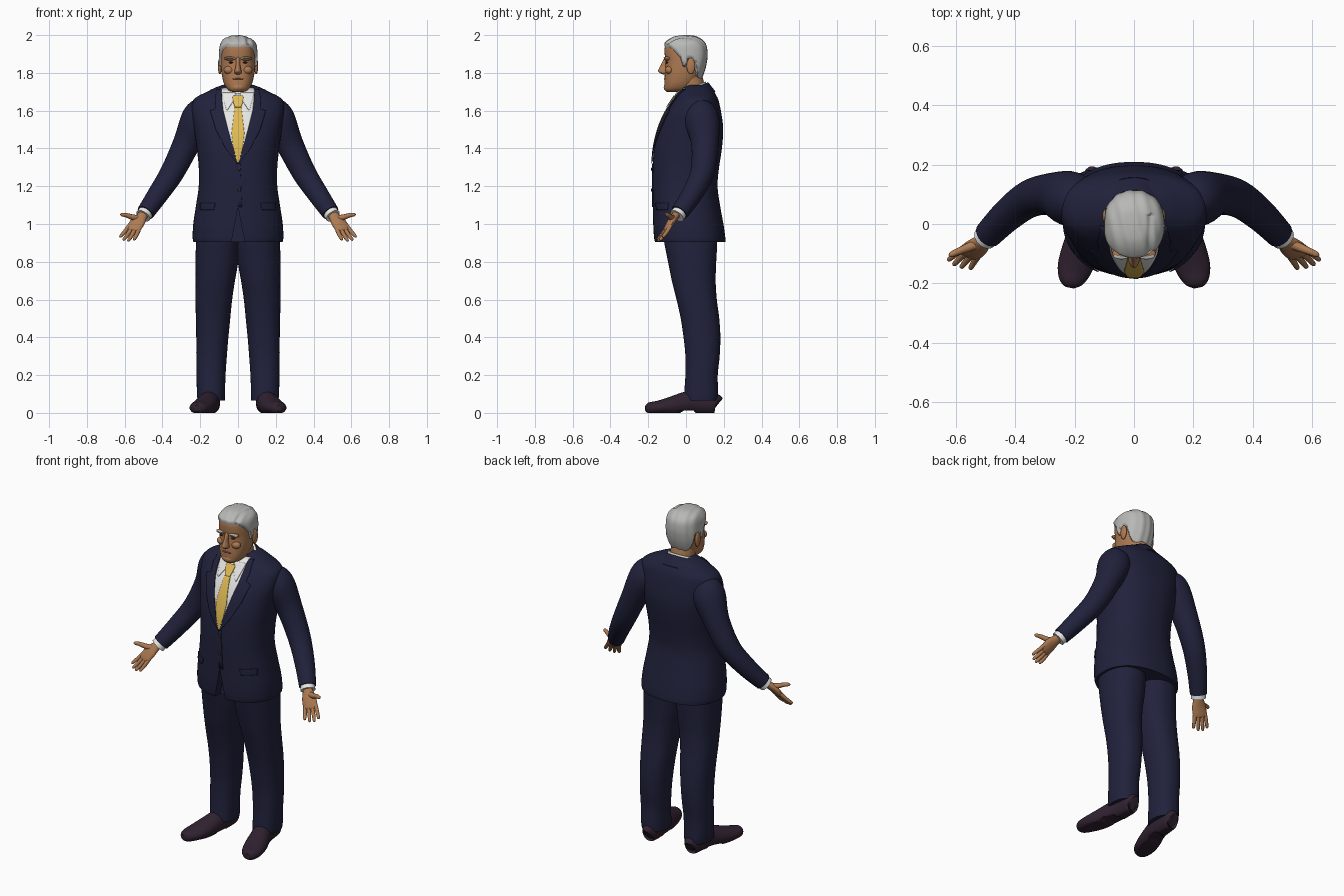
import bpy, bmesh, math
from mathutils import Vector


def mat(name, *c):
    m = bpy.data.materials.new(name)
    m.diffuse_color = (*c, 1)
    return m


NAVY = mat("navy cloth", 0.015, 0.016, 0.045)
SHOE = mat("dark leather", 0.03, 0.016, 0.03)
SKIN = mat("skin", 0.42, 0.195, 0.085)
HAIR = mat("grey hair", 0.48, 0.48, 0.47)
WHITE = mat("white shirt", 0.85, 0.85, 0.83)
GOLD = mat("gold tie", 0.75, 0.5, 0.09)
LIP = mat("lips", 0.27, 0.1, 0.055)
DARK = mat("dark eye", 0.03, 0.02, 0.015)


def spline(rows, n):
    """Catmull-Rom interpolation of number tuples, n steps per span."""
    out = []
    for i in range(len(rows) - 1):
        a, b, c, d = (rows[min(max(i + k, 0), len(rows) - 1)] for k in (-1, 0, 1, 2))
        for s in range(n):
            t = s / n
            out.append([q + 0.5 * t * (r - p + t * (2 * p - 5 * q + 4 * r - u + t * (3 * (q - r) + u - p)))
                        for p, q, r, u in zip(a, b, c, d)])
    return out + [list(rows[-1])]


def add(name, bm, material, mirror=False, thick=0):
    bmesh.ops.recalc_face_normals(bm, faces=bm.faces)
    me = bpy.data.meshes.new(name)
    bm.to_mesh(me)
    bm.free()
    ob = bpy.data.objects.new(name, me)
    bpy.context.collection.objects.link(ob)
    me.materials.append(material)
    if thick:
        ob.modifiers.new("thickness", "SOLIDIFY").thickness = thick
    if mirror:
        ob.modifiers.new("mirror", "MIRROR").use_mirror_merge = False
    return ob


def skin_rings(rings, caps=True):
    bm = bmesh.new()
    vs = [[bm.verts.new(p) for p in r] for r in rings]
    for a, b in zip(vs, vs[1:]):
        for i in range(len(a)):
            j = (i + 1) % len(a)
            bm.faces.new((a[i], a[j], b[j], b[i]))
    if caps:
        bm.faces.new(vs[0])
        bm.faces.new(vs[-1])
    return bm


def power(v, e):
    return math.copysign(abs(v) ** e, v)


def section(row, segs, e):
    """Superellipse ring from (z, centre x, half width, front y, back y)."""
    z, xc, w, f, b = row
    return [Vector((xc + w * power(math.cos(t), 2 / e), (f + b) / 2 + (b - f) / 2 * power(math.sin(t), 2 / e), z))
            for t in (2 * math.pi * i / segs for i in range(segs))]


def loft(name, rows, material, mirror=False, segs=48, e=2.0, n=5):
    return add(name, skin_rings([section(r, segs, e) for r in spline(rows, n)]), material, mirror)


def tube_rings(pts, ref=(0, 0, 1), segs=20, n=5):
    """Rings along a path of (x, y, z, half width, half height); height follows ref."""
    pts = spline(pts, n)
    rings = []
    for i, p in enumerate(pts):
        c = Vector(p[:3])
        d = (Vector(pts[min(i + 1, len(pts) - 1)][:3]) - Vector(pts[max(i - 1, 0)][:3])).normalized()
        side = d.cross(Vector(ref)).normalized()
        up = side.cross(d)
        rings.append([c + side * p[3] * math.cos(t) + up * p[4] * math.sin(t)
                      for t in (2 * math.pi * k / segs for k in range(segs))])
    return rings


def tube(name, pts, material, mirror=True, **kw):
    return add(name, skin_rings(tube_rings(pts, **kw)), material, mirror)


def blob(name, loc, size, material, mirror=True):
    bm = bmesh.new()
    bmesh.ops.create_uvsphere(bm, u_segments=20, v_segments=12, radius=1)
    for v in bm.verts:
        v.co = Vector(loc) + Vector(a * b for a, b in zip(v.co, size))
    return add(name, bm, material, mirror)


# Jacket body, with a wedge opening at the front hem
TORSO = [(0.905, 0, 0.236, -0.165, 0.208), (0.93, 0, 0.24, -0.17, 0.208), (1.0, 0, 0.237, -0.174, 0.198),
         (1.1, 0, 0.222, -0.175, 0.18), (1.2, 0, 0.208, -0.177, 0.167), (1.3, 0, 0.208, -0.176, 0.175),
         (1.4, 0, 0.218, -0.169, 0.19), (1.5, 0, 0.232, -0.146, 0.197), (1.58, 0, 0.245, -0.114, 0.188),
         (1.64, 0, 0.243, -0.078, 0.176), (1.67, 0, 0.222, -0.058, 0.166), (1.70, 0, 0.165, -0.04, 0.148),
         (1.72, 0, 0.125, -0.02, 0.132), (1.735, 0, 0.085, 0.0, 0.115)]
E = 2.3
jacket = loft("jacket_body", TORSO, NAVY, segs=72, e=E)
wedge = skin_rings([[Vector((x, y, z)) for x, z in ((0, 1.09), (-0.045, 0.85), (0.045, 0.85))] for y in (-0.3, -0.12)])
cutter = add("hem_cutter", wedge, NAVY)
cutter.hide_render = cutter.hide_viewport = True
cut = jacket.modifiers.new("hem opening", "BOOLEAN")
cut.object, cut.operation, cut.solver = cutter, "DIFFERENCE", "EXACT"
DENSE = spline(TORSO, 5)


def chest_y(x, z):
    for a, b in zip(DENSE, DENSE[1:]):
        if a[0] <= z <= b[0]:
            t = (z - a[0]) / (b[0] - a[0])
            w, f, k = (a[i] + t * (b[i] - a[i]) for i in (2, 3, 4))
            return (f + k) / 2 - (k - f) / 2 * max(0, 1 - abs(x / w) ** E) ** (1 / E)
    return 0


def plate(name, rows, material, lift, mirror=False, cols=10, n=6):
    """Thin panel hugging the chest; rows are (z, x left, x right)."""
    bm = bmesh.new()
    grid = []
    for a, b in zip(rows, rows[1:] + rows[-1:]):
        for s in range(n if a is not b else 1):
            z, l, r = (p + (q - p) * s / n for p, q in zip(a, b))
            xs = [l + (r - l) * c / cols for c in range(cols + 1)]
            grid.append([bm.verts.new((x, chest_y(x, z) - lift, z)) for x in xs])
    for a, b in zip(grid, grid[1:]):
        for i in range(cols):
            bm.faces.new((a[i], a[i + 1], b[i + 1], b[i]))
    return add(name, bm, material, mirror, 0.004)


# Shirt front, tie, lapels, pockets and buttons
plate("shirt_front", [(1.33, -0.003, 0.003), (1.45, -0.043, 0.043), (1.6, -0.08, 0.08), (1.72, -0.09, 0.09)], WHITE, 0.003, cols=16)
plate("tie_blade", [(1.325, -0.003, 0.003), (1.37, -0.02, 0.02), (1.48, -0.034, 0.034), (1.63, -0.016, 0.016)], GOLD, 0.008)
plate("tie_knot", [(1.62, -0.015, 0.015), (1.635, -0.022, 0.022), (1.672, -0.029, 0.029), (1.68, -0.022, 0.022)], GOLD, 0.014)
plate("shirt_collar_point", [(1.605, 0.055, 0.062), (1.65, 0.026, 0.074), (1.695, 0.012, 0.085)], WHITE, 0.009, True)
plate("lapel", [(1.32, -0.002, 0.006), (1.4, 0.024, 0.066), (1.5, 0.053, 0.118), (1.6, 0.078, 0.148),
                (1.612, 0.08, 0.118), (1.66, 0.085, 0.123), (1.715, 0.088, 0.112)], NAVY, 0.008, True)
plate("pocket_flap", [(1.075, 0.13, 0.2), (1.11, 0.12, 0.2)], NAVY, 0.007, True)
plate("front_overlap", [(1.09, 0.0, 0.022), (1.32, 0.0, 0.012)], NAVY, 0.004)
for z in (1.18, 1.29):
    blob("jacket_button", (0.006, chest_y(0, z) - 0.005, z), (0.009, 0.004, 0.009), DARK, False)

# Shirt collar and neck, with the jacket collar wrapping the back
tube("neck", [(0, 0.045, 1.62, 0.07, 0.07), (0, 0.03, 1.72, 0.07, 0.07), (0, 0.01, 1.8, 0.07, 0.07)], SKIN, False, ref=(0, 1, 0), segs=32)
tube("shirt_collar", [(0, 0.052, 1.66, 0.094, 0.088), (0, 0.026, 1.722, 0.086, 0.084)], WHITE, False, ref=(0, 1, 0), segs=40)
bm = skin_rings(tube_rings([(0, 0.062, 1.655, 0.125, 0.105), (0, 0.035, 1.712, 0.098, 0.091)], (0, 1, 0), 40), False)
bmesh.ops.delete(bm, geom=[f for f in bm.faces if f.calc_center_median().y < -0.005], context="FACES")
add("jacket_collar", bm, NAVY, thick=0.006)

# Sleeves and cuffs
tube("sleeve", [(0.165, 0.06, 1.645, 0.02, 0.02), (0.185, 0.068, 1.615, 0.068, 0.07), (0.215, 0.085, 1.55, 0.092, 0.088),
                (0.275, 0.1, 1.42, 0.072, 0.072), (0.35, 0.085, 1.27, 0.063, 0.063),
                (0.425, 0.03, 1.155, 0.055, 0.055), (0.49, -0.035, 1.06, 0.047, 0.047)], NAVY, segs=32)
tube("shirt_cuff", [(0.475, -0.02, 1.08, 0.038, 0.038), (0.502, -0.048, 1.043, 0.041, 0.041)], WHITE, segs=28)

# Hands: palm, four fingers, thumb
ALONG, ACROSS = Vector((0.455, -0.398, -0.796)), Vector((0.816, 0.445, 0.371))
FACING = ALONG.cross(ACROSS)
tube("palm", [(0.485, -0.035, 1.075, 0.026, 0.02), (0.505, -0.055, 1.045, 0.028, 0.021), (0.53, -0.079, 1.012, 0.04, 0.019),
              (0.555, -0.1, 0.973, 0.04, 0.014), (0.56, -0.105, 0.963, 0.03, 0.006)], SKIN, ref=FACING)
for label, s, length in (("little", -0.03, 0.07), ("ring", -0.01, 0.09), ("middle", 0.01, 0.097), ("index", 0.03, 0.088)):
    base = Vector((0.55, -0.096, 0.98)) + ACROSS * s
    path = [base + ALONG * length * t + ACROSS * s * 0.35 * t + FACING * 0.012 * t * t for t in (0, 0.5, 0.92, 1)]
    tube(label + "_finger", [(*p, r, r) for p, r in zip(path, (0.0115, 0.0105, 0.008, 0.002))], SKIN, ref=FACING, segs=12)
tube("thumb", [(0.517, -0.062, 1.03, 0.018, 0.018), (0.555, -0.078, 1.035, 0.015, 0.015), (0.59, -0.092, 1.046, 0.012, 0.012),
               (0.615, -0.103, 1.05, 0.009, 0.009), (0.623, -0.106, 1.05, 0.002, 0.002)], SKIN, segs=12)

# Trousers
LEG = [(0.065, 0.142, 0.072, -0.01, 0.166), (0.1, 0.143, 0.074, -0.01, 0.17), (0.2, 0.143, 0.077, -0.003, 0.168),
       (0.3, 0.14, 0.081, -0.003, 0.178), (0.4, 0.136, 0.085, -0.013, 0.182), (0.5, 0.132, 0.091, -0.028, 0.176),
       (0.6, 0.128, 0.097, -0.05, 0.163), (0.7, 0.12, 0.104, -0.075, 0.157), (0.8, 0.112, 0.113, -0.095, 0.16),
       (0.9, 0.108, 0.114, -0.115, 0.165), (0.98, 0.108, 0.108, -0.125, 0.16)]
loft("trouser_leg", LEG, NAVY, True, e=2.25)

# Shoes, flattened against the ground
rings = tube_rings([(0.14, 0.166, 0.045, 0.022, 0.04), (0.14, 0.15, 0.05, 0.043, 0.055), (0.145, 0.06, 0.055, 0.05, 0.064),
                    (0.155, 0, 0.05, 0.055, 0.062), (0.178, -0.08, 0.035, 0.062, 0.05), (0.2, -0.15, 0.028, 0.058, 0.036),
                    (0.212, -0.195, 0.026, 0.04, 0.03), (0.216, -0.214, 0.026, 0.015, 0.016)], segs=32)
for ring in rings:
    for p in ring:
        arch = 0.012 if -0.03 < p.y < 0.05 else 0
        p.z = max(p.z, arch)
add("shoe", skin_rings(rings), SHOE, True)

# Head
HEAD = [(1.698, 0, 0.028, -0.1, -0.03), (1.712, 0, 0.055, -0.112, 0.02), (1.74, 0, 0.073, -0.114, 0.05),
        (1.78, 0, 0.084, -0.113, 0.075), (1.82, 0, 0.089, -0.11, 0.09), (1.86, 0, 0.091, -0.108, 0.099),
        (1.9, 0, 0.091, -0.113, 0.103), (1.94, 0, 0.088, -0.111, 0.098), (1.965, 0, 0.074, -0.088, 0.08),
        (1.982, 0, 0.045, -0.055, 0.05), (1.987, 0, 0.012, -0.02, 0.02)]
loft("head", HEAD, SKIN, e=2.3)
loft("nose", [(1.792, 0, 0.01, -0.124, -0.08), (1.8, 0, 0.019, -0.139, -0.08), (1.812, 0, 0.018, -0.148, -0.08),
              (1.84, 0, 0.012, -0.134, -0.08), (1.872, 0, 0.012, -0.119, -0.08), (1.885, 0, 0.006, -0.11, -0.08)], SKIN, segs=24)
blob("ear", (0.096, 0.026, 1.836), (0.011, 0.023, 0.043), SKIN)
blob("chin", (0, -0.1, 1.724), (0.034, 0.018, 0.02), SKIN, False)
blob("cheek", (0.048, -0.088, 1.815), (0.028, 0.022, 0.022), SKIN)
blob("brow_ridge", (0.04, -0.099, 1.876), (0.033, 0.018, 0.011), SKIN)
blob("eyebrow", (0.042, -0.108, 1.88), (0.027, 0.011, 0.005), HAIR)
blob("eye", (0.038, -0.1, 1.855), (0.014, 0.0085, 0.005), DARK)
blob("mouth", (0, -0.107, 1.768), (0.031, 0.011, 0.005), LIP, False)

# Hair shell: sinks into the head below a hairline that varies from front to back
LINE = ((-0.2, 1.932), (-0.09, 1.938), (-0.06, 1.915), (-0.03, 1.88), (-0.015, 1.83), (0.0, 1.83),
        (0.012, 1.875), (0.04, 1.87), (0.055, 1.78), (0.075, 1.755), (0.2, 1.75))


def hairline(y):
    for (a, p), (b, q) in zip(LINE, LINE[1:]):
        if y <= b:
            return p + (q - p) * (y - a) / (b - a)
    return LINE[-1][1]


rings = [section(r, 96, 2.3) for r in spline(HEAD[2:], 8)]
for ring in rings:
    for p in ring:
        t = max(-1, min(1, (p.z - hairline(p.y)) / 0.014))
        part = math.exp(-((p.x - 0.05) / 0.009) ** 2) * (0.007 if p.y < 0.03 and p.z > 1.93 else 0)
        wave = 0.0015 * math.sin(p.x * 160 + p.y * 40)
        grow = 0.0115 * t + (wave - part if t > 0.9 else 0)
        p += (p - Vector((0, 0, 1.87))).normalized() * grow
add("hair", skin_rings(rings), HAIR)

# Smooth shading with crisp edges
bpy.ops.object.select_all(action="DESELECT")
for ob in bpy.context.scene.objects:
    if ob.type == "MESH" and ob is not cutter:
        ob.select_set(True)
        bpy.context.view_layer.objects.active = ob
bpy.ops.object.shade_smooth_by_angle(angle=math.radians(40))
